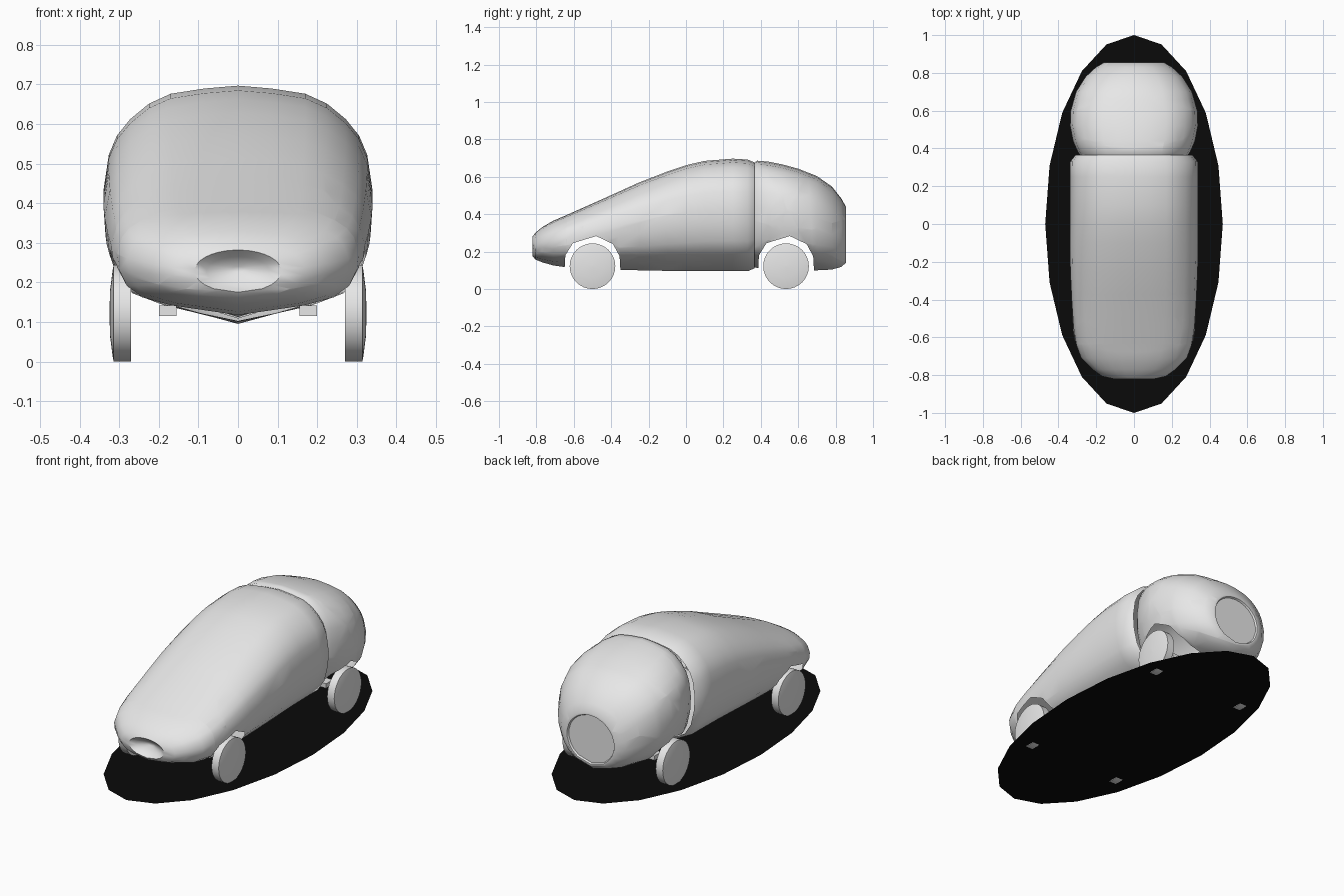
import bpy, bmesh, math
from mathutils import Vector

if "Cube" in bpy.data.objects:
    bpy.data.objects.remove(bpy.data.objects["Cube"])


def material(name, rgb):
    m = bpy.data.materials.new(name)
    m.diffuse_color = (*rgb, 1)
    m.use_nodes = True
    m.node_tree.nodes["Principled BSDF"].inputs["Base Color"].default_value = m.diffuse_color
    return m


PAINT = material("pale_grey", (0.8, 0.8, 0.8))
BLACK = material("black", (0.003, 0.003, 0.003))


def finish(bm, name, mat, angle=None):
    me = bpy.data.meshes.new(name)
    bm.to_mesh(me)
    bm.free()
    me.materials.append(mat)
    ob = bpy.data.objects.new(name, me)
    bpy.context.collection.objects.link(ob)
    if angle:
        bpy.ops.object.select_all(action='DESELECT')
        ob.select_set(True)
        bpy.context.view_layer.objects.active = ob
        bpy.ops.object.shade_smooth_by_angle(angle=math.radians(angle))
    return ob


# Half cross-section: share of half width, share of height, top to bottom
HALF = [(0, 1), (.25, .988), (.5, .966), (.66, .925), (.8, .86), (.9, .79),
        (.96, .71), (1, .56), (.985, .42), (.92, .27), (.8, .165),
        (.55, .09), (0, 0)]
SECTION = HALF + [(-u, v) for u, v in HALF[-2:0:-1]]


def ring_points(y, w, zb, zt, rnd=0):
    """Body section at y; rnd blends it towards an ellipse."""
    pts = []
    for u, v in SECTION:
        a = math.atan2(2 * v - 1, u)
        uu = u + (math.cos(a) - u) * rnd
        vv = v + (0.5 + 0.5 * math.sin(a) - v) * rnd
        pts.append((w * uu, y, zb + (zt - zb) * vv))
    return pts


def loft(stations, cap):
    bm = bmesh.new()
    rings = [[bm.verts.new(p) for p in ring_points(*s)] for s in stations]
    n = len(SECTION)
    for a, b in zip(rings, rings[1:]):
        for i in range(n):
            j = (i + 1) % n
            bm.faces.new((a[i], b[i], b[j], a[j]))
    bm.faces.new(rings[cap])
    bmesh.ops.recalc_face_normals(bm, faces=bm.faces)
    # Keep the skin facing outwards
    if sum(f.normal.x * f.calc_center_median().x for f in bm.faces) < 0:
        bmesh.ops.reverse_faces(bm, faces=bm.faces)
    return bm


# Wheel arch outline: y offset from the axle, z
ARCH = [(-.155, 0), (-.145, .18), (-.105, .245), (.02, .283),
        (.11, .24), (.145, .175), (.155, 0)]


def cut_arch(bm, cy):
    planes = []
    for (y0, z0), (y1, z1) in zip(ARCH, ARCH[1:]):
        no = Vector((0, -(z1 - z0), y1 - y0)).normalized()
        planes.append((Vector((0, cy + y0, z0)), no))
    for co, no in planes:
        faces = [f for f in bm.faces
                 if abs(f.calc_center_median().y - cy) < .35]
        edges = {e for f in faces for e in f.edges}
        verts = {v for f in faces for v in f.verts}
        bmesh.ops.bisect_plane(bm, geom=[*verts, *edges, *faces], dist=1e-5,
                               plane_co=co, plane_no=no)
    inside = [f for f in bm.faces
              if all((f.calc_center_median() - co).dot(no) < -1e-5
                     for co, no in planes)]
    bmesh.ops.delete(bm, geom=inside, context='FACES')


# Front shell: dished nose, bonnet and roof
front = loft([
    (-.775, .015, .225, .24, 1), (-.80, .08, .19, .265, 1),
    (-.82, .11, .175, .282, 1), (-.806, .17, .158, .3, .8),
    (-.77, .22, .143, .33, .5), (-.71, .28, .126, .365, .2),
    (-.64, .305, .116, .395), (-.55, .32, .11, .435),
    (-.4, .33, .104, .502), (-.25, .337, .1, .57), (-.1, .34, .097, .628),
    (0, .34, .095, .662), (.1, .34, .095, .685), (.25, .34, .095, .697),
    (.33, .338, .095, .692), (.365, .31, .11, .677)], 0)
cut_arch(front, -.5)
finish(front, "front_body_shell", PAINT, 50)

# Rear shell: waisted at the joint, round recessed panel at the tail
rear = loft([
    (.345, .27, .12, .66), (.38, .297, .113, .686), (.44, .323, .108, .681),
    (.52, .338, .104, .665), (.6, .335, .1, .643), (.7, .307, .1, .604, .15),
    (.78, .257, .104, .548, .5), (.83, .203, .118, .485, .9),
    (.855, .16, .14, .44, 1), (.855, .148, .152, .428, 1),
    (.845, .143, .157, .423, 1)], -1)
cut_arch(rear, .535)
finish(rear, "rear_body_shell", PAINT, 50)


# Wheels with shallow domed outer discs
RIM = [(.27, .001), (.27, .122), (.314, .122), (.316, .114),
       (.323, .06), (.325, .001)]


def wheel(name, side, cy):
    bm = bmesh.new()
    n = 32
    rings = []
    for x, r in RIM:
        rings.append([bm.verts.new((side * x,
                                    cy + r * math.cos(math.tau * k / n),
                                    .122 + r * math.sin(math.tau * k / n)))
                      for k in range(n)])
    for a, b in zip(rings, rings[1:]):
        for i in range(n):
            j = (i + 1) % n
            bm.faces.new((a[i], a[j], b[j], b[i]))
    bm.faces.new(rings[0])
    bm.faces.new(rings[-1])
    bmesh.ops.recalc_face_normals(bm, faces=bm.faces)
    finish(bm, name, PAINT, 35)


def block(name, centre, size):
    bm = bmesh.new()
    bmesh.ops.create_cube(bm, size=1)
    for v in bm.verts:
        v.co = Vector(c + s * t for c, s, t in zip(centre, size, v.co))
    finish(bm, name, PAINT)


for end, cy in (("front", -.5), ("rear", .535)):
    for label, side in (("left", -1), ("right", 1)):
        wheel(f"{end}_{label}_wheel", side, cy)
        # Small axle bracket inboard of the wheel
        block(f"{end}_{label}_bracket", (side * .177, cy, .128),
              (.044, .06, .026))

# Oval base sheet under the car
bm = bmesh.new()
bm.faces.new([bm.verts.new((.47 * math.sin(math.tau * k / 20),
                            math.cos(math.tau * k / 20), .004))
              for k in range(19, -1, -1)])
finish(bm, "base_sheet", BLACK)
